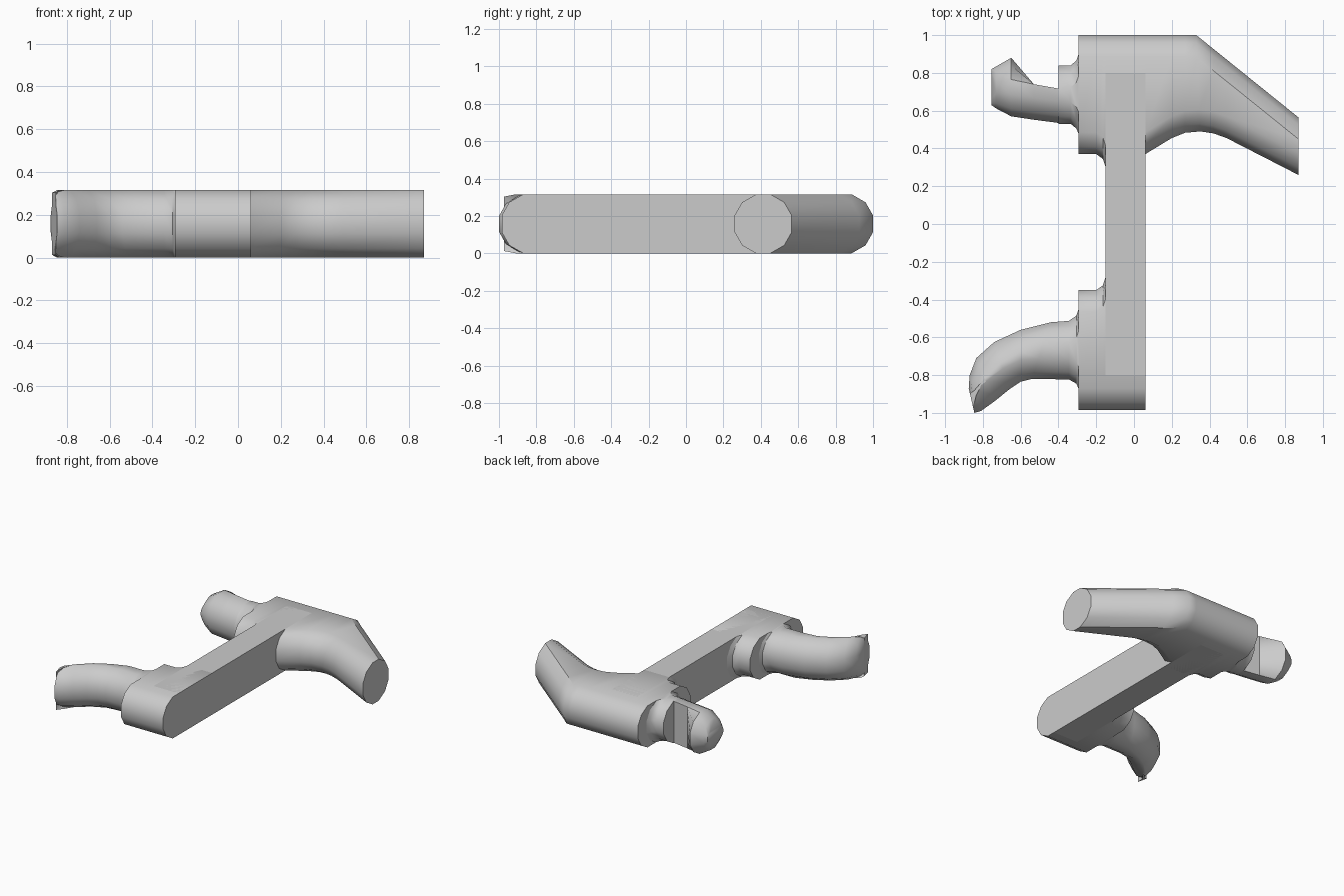
import bpy, bmesh, math

if "Cube" in bpy.data.objects:
    bpy.data.objects.remove(bpy.data.objects["Cube"], do_unlink=True)

HALF = 0.158   # half of the overall thickness
# Rounded edge profile: (inset, height from the mid plane)
EDGE = [(0.115, -HALF), (0.04, -0.115), (0, -0.045), (0, 0.045), (0.04, 0.115), (0.115, HALF)]

grey = bpy.data.materials.new("plain grey")
grey.use_nodes = True
colour = (0.6, 0.6, 0.6, 1)
grey.diffuse_color = colour
grey.node_tree.nodes["Principled BSDF"].inputs["Base Color"].default_value = colour


def finish(name, bm):
    bmesh.ops.recalc_face_normals(bm, faces=bm.faces)
    mesh = bpy.data.meshes.new(name)
    bm.to_mesh(mesh)
    bm.free()
    mesh.materials.append(grey)
    obj = bpy.data.objects.new(name, mesh)
    bpy.context.collection.objects.link(obj)
    bpy.ops.object.select_all(action='DESELECT')
    obj.select_set(True)
    bpy.context.view_layer.objects.active = obj
    bpy.ops.object.shade_smooth_by_angle(angle=math.radians(36))
    return obj


def rib(bm, low, high, tall=1, soft=1):
    """Upright section between two plan points, rounded at both edges."""
    dx, dy = high[0] - low[0], high[1] - low[1]
    width = math.hypot(dx, dy)
    ring = []
    for near in (True, False):
        for inset, z in (EDGE if near else EDGE[::-1]):
            t = inset * tall / width * (1 if near else soft)
            t = t if near else 1 - t
            ring.append(bm.verts.new((low[0] + dx * t, low[1] + dy * t, HALF + z * tall)))
    return ring


def loft(name, ribs):
    bm = bmesh.new()
    rings = [rib(bm, *r) for r in ribs]
    for a, b in zip(rings, rings[1:]):
        for i in range(len(a)):
            j = (i + 1) % len(a)
            bm.faces.new((a[i], a[j], b[j], b[i]))
    bm.faces.new(rings[0])
    bm.faces.new(rings[-1])
    bmesh.ops.remove_doubles(bm, verts=bm.verts, dist=0.0005)
    return finish(name, bm)


def level(x, low, high, *rest):
    return ((x, low), (x, high), *rest)


# Straight stem with flat sides
bm = bmesh.new()
bmesh.ops.create_cube(bm, size=1)
for v in bm.verts:
    v.co = (-0.045 + v.co.x * 0.21, v.co.y * 1.6, HALF + v.co.z * 2 * HALF)
finish("stem", bm)

# Upper hub running into the large bent arm
loft("upper_hub_and_large_arm", [
    level(-0.295, 0.37, 1), level(-0.2, 0.37, 1), level(-0.165, 0.345, 1),
    level(-0.15, 0.30, 1), level(0.06, 0.30, 1), level(0.06, 0.37, 1),
    level(0.2, 0.455, 1), ((0.27, 0.483), (0.27, 1)), ((0.35, 0.49), (0.33, 1)),
    ((0.42, 0.48), (0.42, 0.927)), ((0.49, 0.455), (0.49, 0.871)),
    level(0.87, 0.26, 0.565)])

# Lower hub with a fillet into the stem
loft("lower_hub", [
    level(-0.295, -0.985, -0.35), level(-0.2, -0.985, -0.35),
    level(-0.165, -0.985, -0.325), level(-0.15, -0.985, -0.28),
    level(0.06, -0.985, -0.28)])

# Curved arm on the lower hub
loft("curved_arm", [
    level(-0.29, -0.88, -0.44), level(-0.305, -0.845, -0.485),
    level(-0.345, -0.823, -0.513), ((-0.54, -0.82), (-0.44, -0.52)),
    ((-0.6, -0.835), (-0.6, -0.56)), ((-0.66, -0.875), (-0.74, -0.625)),
    ((-0.74, -0.94), (-0.835, -0.71)), ((-0.81, -0.99), (-0.87, -0.8)),
    ((-0.845, -1), (-0.875, -0.87), 0.92)])

# Collar and short flared arm on the upper hub
loft("short_arm_collar", [
    level(-0.29, 0.47, 0.91), level(-0.305, 0.505, 0.865),
    level(-0.335, 0.53, 0.84), level(-0.4, 0.53, 0.84)])
loft("short_arm", [
    level(-0.36, 0.53, 0.71, 1, 0), level(-0.53, 0.552, 0.74, 1, 0),
    level(-0.65, 0.57, 0.88), level(-0.73, 0.612, 0.834, 0.72),
    level(-0.755, 0.63, 0.82, 0.28)])
